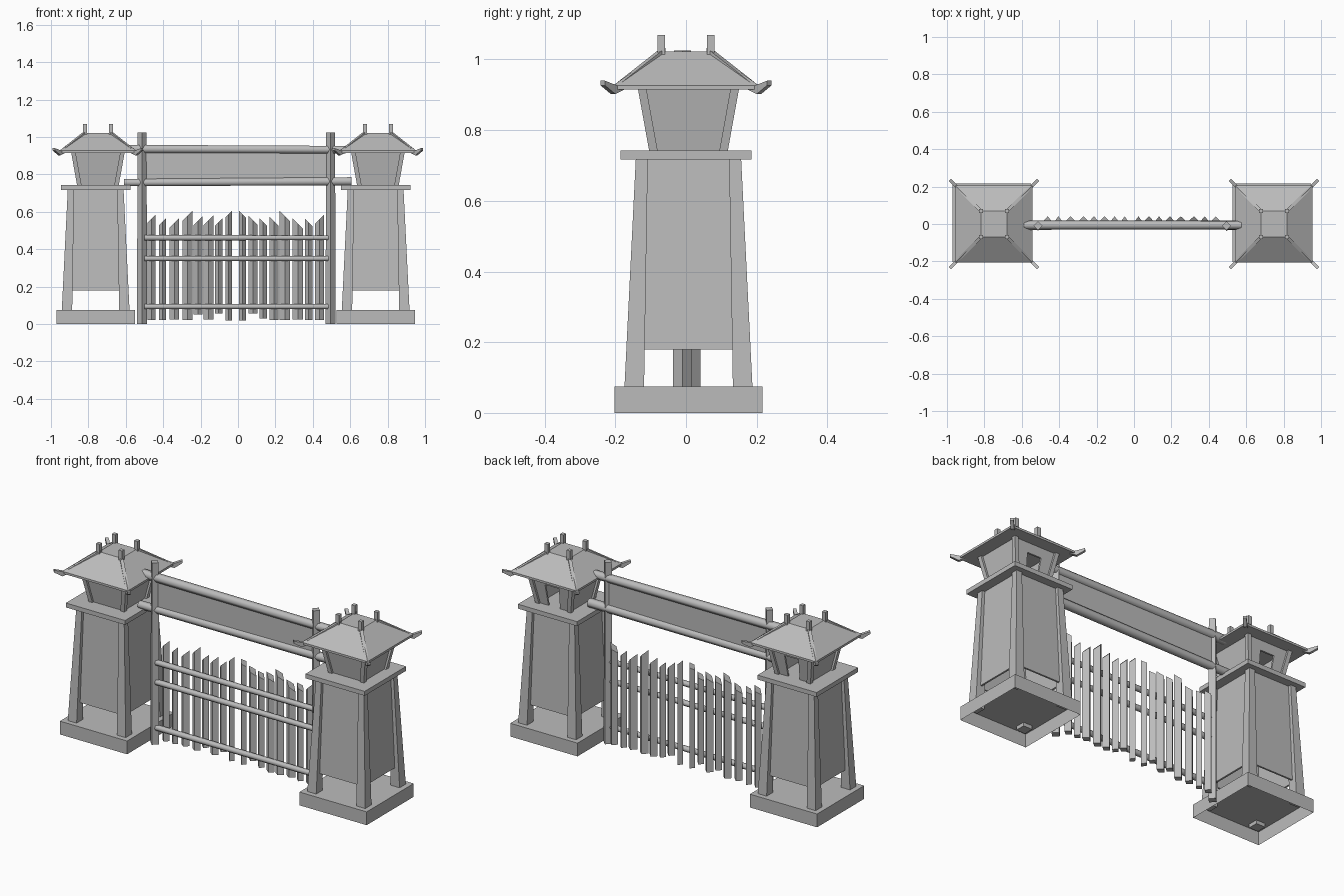
import bpy, bmesh, math
from mathutils import Vector, Matrix

cube = bpy.data.objects.get("Cube")
if cube:
    bpy.data.objects.remove(cube, do_unlink=True)

GREY = 0.5
mat = bpy.data.materials.new("weathered grey")
mat.use_nodes = True
mat.diffuse_color = (GREY, GREY, GREY, 1)
mat.node_tree.nodes["Principled BSDF"].inputs["Base Color"].default_value = (GREY, GREY, GREY, 1)


def loft(name, rings, bottom=True, top=True, smooth=False):
    """Skin a stack of rings with equal point counts, with optional end caps."""
    bm = bmesh.new()
    loops = [[bm.verts.new(p) for p in ring] for ring in rings]
    n = len(loops[0])
    for a, b in zip(loops, loops[1:]):
        for i in range(n):
            j = (i + 1) % n
            bm.faces.new((a[i], a[j], b[j], b[i]))
    if bottom:
        bm.faces.new(loops[0][::-1])
    if top:
        bm.faces.new(loops[-1])
    if bottom or top:
        bmesh.ops.recalc_face_normals(bm, faces=bm.faces)
    for f in bm.faces:
        f.smooth = smooth and len(f.verts) == 4
    mesh = bpy.data.meshes.new(name)
    bm.to_mesh(mesh)
    bm.free()
    mesh.materials.append(mat)
    obj = bpy.data.objects.new(name, mesh)
    bpy.context.collection.objects.link(obj)
    return obj


def square(cx, cy, z, half):
    return [(cx + sx * half, cy + sy * half, z)
            for sx, sy in ((-1, -1), (1, -1), (1, 1), (-1, 1))]


def pole(name, start, end, r0, r1, sides):
    """Straight log between two points."""
    start, end = Vector(start), Vector(end)
    turn = (end - start).to_track_quat('Z', 'Y')
    rings = []
    for c, r in ((start, r0), (end, r1)):
        rings.append([c + turn @ Vector((r * math.cos(math.tau * i / sides),
                                         r * math.sin(math.tau * i / sides), 0))
                      for i in range(sides)])
    return loft(name, rings, smooth=sides > 4)


def wall(name, cx, cy, side, half, z0, z1, f0=-1, f1=1):
    """Thin sloping panel on one of four sides; f0, f1 are fractions of its width."""
    spin = Matrix.Rotation(side * math.pi / 2, 3, 'Z')
    rings = []
    for z in (z0, z1):
        h = half(z)
        pts = ((f0 * h, h), (f1 * h, h), (f1 * h, h - 0.01), (f0 * h, h - 0.01))
        rings.append([spin @ Vector((x, y, z)) + Vector((cx, cy, 0)) for x, y in pts])
    loft(name, rings)


def slope(z0, h0, z1, h1):
    return lambda z: h0 + (h1 - h0) * (z - z0) / (z1 - z0)


CORNERS = [(-1, -1), (1, -1), (1, 1), (-1, 1)]


def tower(cx):
    bx, by = cx - 0.012, 0.007
    # hollow plinth, open underneath
    loft("plinth", [square(bx, by, 0, 0.21), square(bx, by, 0.075, 0.21)], bottom=False)
    # splayed legs and body panels
    for sx, sy in CORNERS:
        loft("tower_leg", [square(bx + sx * 0.154, by + sy * 0.154, 0.055, 0.028),
                           square(bx + sx * 0.132, by + sy * 0.132, 0.72, 0.017)])
    body = slope(0.18, 0.152, 0.72, 0.132)
    for side in range(4):
        wall("body_panel", bx, by, side, body, 0.18, 0.72)
    loft("platform", [square(bx, 0, 0.717, 0.185), square(bx, 0, 0.742, 0.185)])
    # flared lookout cabin with a doorway at the back
    cabin = slope(0.74, 0.1, 0.917, 0.13)
    for sx, sy in CORNERS:
        loft("cabin_post", [square(cx + sx * 0.099, by + sy * 0.099, 0.74, 0.012),
                            square(cx + sx * 0.131, by + sy * 0.131, 0.917, 0.012)])
    for side in (1, 2, 3):
        wall("cabin_wall", cx, by, side, cabin, 0.74, 0.917)
    for f0, f1 in ((-1, -0.36), (0.36, 1)):
        wall("door_side", cx, by, 0, cabin, 0.74, 0.917, f0, f1)
    wall("door_lintel", cx, by, 0, cabin, 0.865, 0.917, -0.36, 0.36)
    # hipped roof with upturned ridge beams and finials
    loft("roof", [square(cx, 0, 0.915, 0.206), square(cx, 0, 0.927, 0.206),
                  square(cx, 0, 1.022, 0.07)])
    beam = [(0.065, 1.032), (0.2, 0.926), (0.236, 0.94), (0.236, 0.927),
            (0.206, 0.902), (0.17, 0.92), (0.065, 1.0)]
    for sx, sy in CORNERS:
        side = Vector((-sy, sx, 0)).normalized() * 0.009
        loft("ridge_beam", [[Vector((cx + sx * r, sy * r, z)) + side * k for r, z in beam]
                            for k in (-1, 1)])
        loft("finial", [square(cx + sx * 0.07, sy * 0.07, z, 0.011) for z in (1.0, 1.07)])


for x in (-0.749, 0.748):
    tower(x)

# gate frame
for x in (-0.513, 0.495):
    pole("gate_post", (x, -0.01, 0), (x, -0.01, 1.025), 0.027, 0.024, 4)
pole("top_beam", (-0.59, -0.006, 0.936), (0.575, -0.006, 0.932), 0.025, 0.023, 6)
pole("lower_beam", (-0.61, -0.006, 0.756), (0.607, -0.006, 0.763), 0.022, 0.025, 6)
loft("header_panel", [[(x, y, z) for x, y in ((-0.5, -0.012), (0.485, -0.012),
                                              (0.485, 0), (-0.5, 0))]
                      for z in (0.765, 0.925)])

# fence rails
for z in (0.461, 0.35, 0.093):
    pole("fence_rail", (-0.5, -0.014, z), (0.485, -0.014, z), 0.016, 0.015, 6)

# split pickets with slanted tips: centre, half width, tip height, foot height
PICKETS = [(-0.462, 0.022, 0.585, 0.02), (-0.404, 0.019, 0.565, 0.02),
           (-0.34, 0.025, 0.565, 0.025), (-0.27, 0.026, 0.605, 0.02),
           (-0.214, 0.023, 0.575, 0.05), (-0.158, 0.026, 0.58, 0.025),
           (-0.104, 0.02, 0.565, 0.055), (-0.05, 0.018, 0.605, 0.018),
           (0.024, 0.018, 0.605, 0.018), (0.08, 0.024, 0.58, 0.055),
           (0.134, 0.02, 0.565, 0.03), (0.192, 0.024, 0.575, 0.02),
           (0.25, 0.027, 0.605, 0.02), (0.32, 0.028, 0.565, 0.025),
           (0.378, 0.021, 0.565, 0.02), (0.437, 0.024, 0.585, 0.02)]
for x, w, tip, foot in PICKETS:
    lean = 1 if x < 0 or x > 0.4 else -1
    section = ((-w, 0.016), (0, -0.004), (w, 0.016), (0, 0.041))
    loft("picket", [[(x + dx, y, foot) for dx, y in section],
                    [(x + dx, y, tip - (w - lean * dx)) for dx, y in section]])
